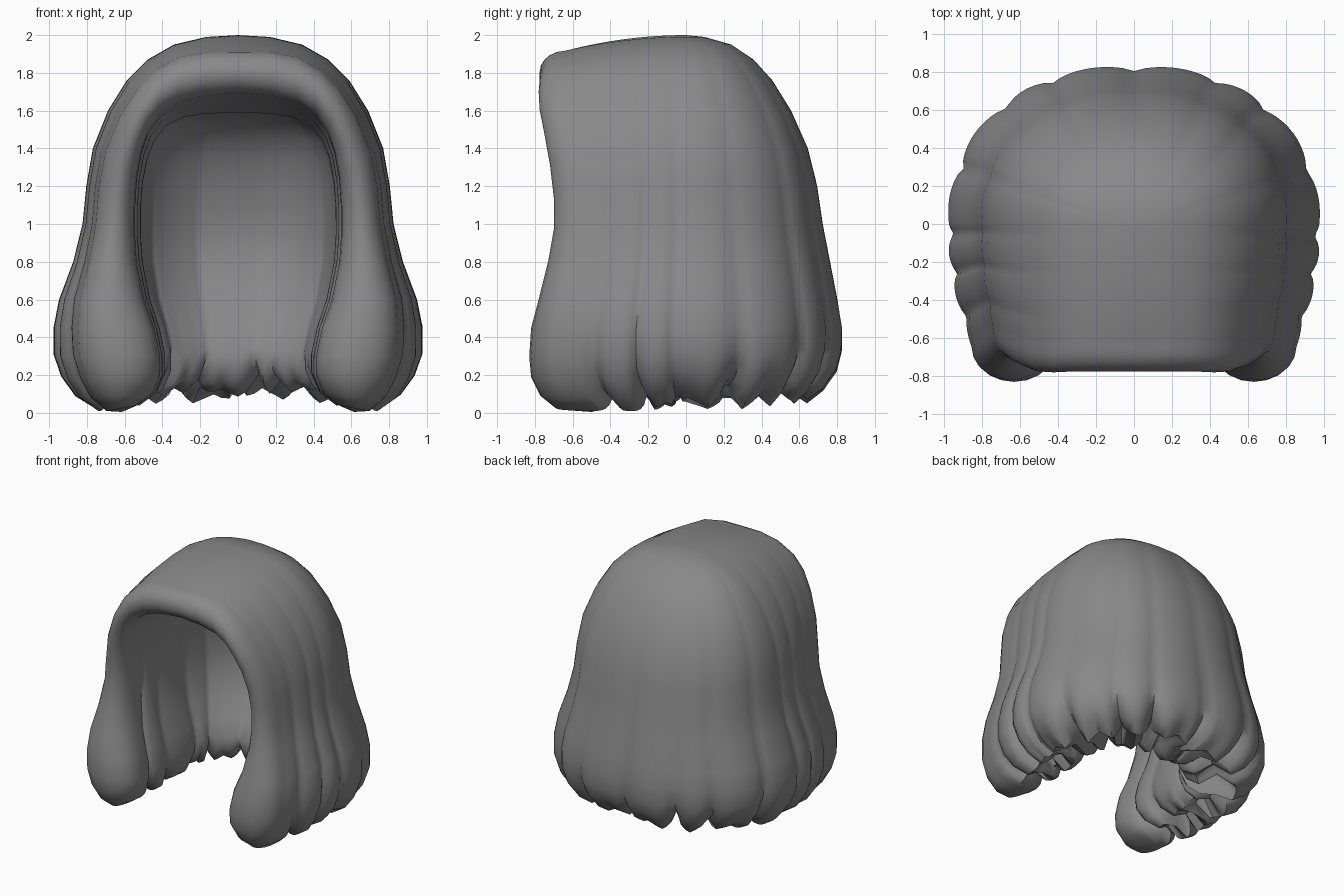
import bpy, bmesh, math, random
from mathutils import Vector

if "Cube" in bpy.data.objects:
    bpy.data.objects.remove(bpy.data.objects["Cube"])

random.seed(11)
N, K = 121, 9          # columns around the horseshoe, points across each front lip
P = 2 / 2.2            # roundness of the back

# rows from crown to hem: height, half width, back y, front y
OUTER = [(2.0, 0, 0, -.775), (1.99, .17, .10, -.775), (1.95, .34, .24, -.775),
         (1.87, .48, .36, -.78), (1.76, .59, .46, -.775), (1.6, .69, .56, -.75),
         (1.4, .77, .65, -.72), (1.2, .805, .70, -.70), (1.0, .825, .73, -.70),
         (.8, .875, .77, -.73), (.6, .95, .81, -.78), (.45, .98, .835, -.82),
         (.3, .98, .835, -.83), (.18, .94, .81, -.82), (.08, .87, .75, -.77),
         (.01, .76, .67, -.69)]
# matching rows of the lining: height, half width, back y
INNER = [(1.59, 0, 0), (1.585, .17, .07), (1.565, .29, .15), (1.52, .38, .23),
         (1.44, .44, .31), (1.35, .475, .37), (1.22, .50, .42), (1.08, .51, .46),
         (.94, .51, .48), (.8, .50, .47), (.6, .46, .40), (.45, .41, .31),
         (.3, .38, .25), (.2, .38, .25), (.1, .42, .29), (.04, .50, .38)]
ROWS = len(OUTER)


def locks(count, fronts):
    """Uneven lock boundaries around the horseshoe, with set cuts near the fronts."""
    f = fronts[-1]
    cuts = [f + (1 - 2 * f) * (i + random.uniform(-.25, .25)) / count
            for i in range(1, count)]
    return [-.07] + fronts + cuts + [1 - c for c in fronts[::-1]] + [1.07]


def lobe(s, cuts):
    """1 in the middle of a lock, 0 in the crease between locks."""
    for a, b in zip(cuts, cuts[1:]):
        if a <= s <= b:
            return math.sqrt(max(0, math.sin(math.pi * (s - a) / (b - a))))
    return 1


def zigzag(low, high):
    """Coarse pointed teeth along the hem."""
    keys = [random.uniform(low, high) + (.03 if i % 2 else -.03) for i in range(N // 3 + 2)]
    return [keys[i // 3] + (keys[i // 3 + 1] - keys[i // 3]) * (i % 3) / 3 for i in range(N)]


def plan(s, w, yb, yf, bow, inside):
    """Horseshoe outline: bowed (or flared) sides and a rounded back."""
    side = -1 if s < .5 else 1
    h = min(s, 1 - s) * 2
    if h < .45:
        y = yf * (1 - h / .45)
        k = 1 - .13 * y if inside else 1 - bow * (y / .8) ** 2
        return side * w * k, y
    a = (h - .45) / .55 * math.pi / 2
    return side * w * max(0, math.cos(a)) ** P, yb * math.sin(a) ** P


outer_cuts, inner_cuts = locks(10, [.055, .135]), locks(7, [.05, .12])
teeth, teeth_in, teeth_mid = zigzag(-.02, .04), zigzag(0, .06), zigzag(.03, .12)


def lip_depth(r):
    return .13 + .06 * r / (ROWS - 1)


def point(i, r, inside):
    s = i / (N - 1)
    t = r / (ROWS - 1)
    crease = 1 - lobe(s, inner_cuts if inside else outer_cuts)
    z, w, yb = (INNER if inside else OUTER)[r][:3]
    yf = OUTER[r][3] + lip_depth(r)
    k = (.010 + .08 * t ** 3) * crease
    k = 1 + k * 1.6 if inside else 1 - k
    x, y = plan(s, w * k, yb * k, yf, .13 + .09 * t, inside)
    # crown slopes down to the front, lining opens up to the front
    fade = max(0, 1 - t * 2.0)
    if y < 0:
        z += fade * (.11 * -y / .7 if inside else -.10 * (y / .7) ** 2)
    # ragged hem, higher at the back
    hem = max(0, (t - .72) / .28)
    back = min(1, max(0, (min(s, 1 - s) - .1) / .2))
    jag = (teeth_in if inside else teeth)[i] * back + .16 * crease ** 2
    z += hem * (jag + .05 * back)
    return Vector((x, y, max(z, 0)))


bm = bmesh.new()
rings = []
for r in range(ROWS):
    out = [point(i, r, False) for i in range(N)]
    lin = [point(i, r, True) for i in range(N)]

    def cap(a, b):
        mid = (a + b) / 2
        return [mid + (a - mid) * math.cos(f)
                + Vector((0, -lip_depth(r) * math.sin(f), 0))
                for f in (math.pi * j / (K + 1) for j in range(1, K + 1))]

    loop = out + cap(out[-1], lin[-1]) + lin[::-1] + cap(lin[0], out[0])
    rings.append([bm.verts.new(p) for p in loop])

# shell, front lip and lining
L = len(rings[0])
for a, b in zip(rings, rings[1:]):
    for i in range(L):
        j = (i + 1) % L
        bm.faces.new((a[i], a[j], b[j], b[i]))

# hollow, ragged underside between shell and lining
last = rings[-1]
out, lin = last[:N], last[N + K:2 * N + K][::-1]
mid = []
for i in range(N):
    c = (out[i].co + lin[i].co) / 2
    back = min(1, min(i, N - 1 - i) / 14)
    c.z = max(c.z + back * teeth_mid[i] - .02 * (1 - back), 0)
    mid.append(bm.verts.new(c))
for i in range(N - 1):
    bm.faces.new((out[i], out[i + 1], mid[i + 1], mid[i]))
    bm.faces.new((mid[i], mid[i + 1], lin[i + 1], lin[i]))
bm.faces.new([out[-1]] + last[N:N + K] + [lin[-1], mid[-1]])
bm.faces.new([lin[0]] + last[2 * N + K:] + [out[0], mid[0]])

bmesh.ops.remove_doubles(bm, verts=bm.verts, dist=.0005)
bmesh.ops.recalc_face_normals(bm, faces=bm.faces)
mesh = bpy.data.meshes.new("hair")
bm.to_mesh(mesh)
bm.free()
hair = bpy.data.objects.new("hair", mesh)
bpy.context.collection.objects.link(hair)

grey = bpy.data.materials.new("hair grey")
grey.diffuse_color = (.25, .25, .25, 1)
grey.use_nodes = True
grey.node_tree.nodes["Principled BSDF"].inputs["Base Color"].default_value = grey.diffuse_color
mesh.materials.append(grey)

bpy.context.view_layer.objects.active = hair
hair.select_set(True)
bpy.ops.object.shade_smooth_by_angle(angle=math.radians(50))
